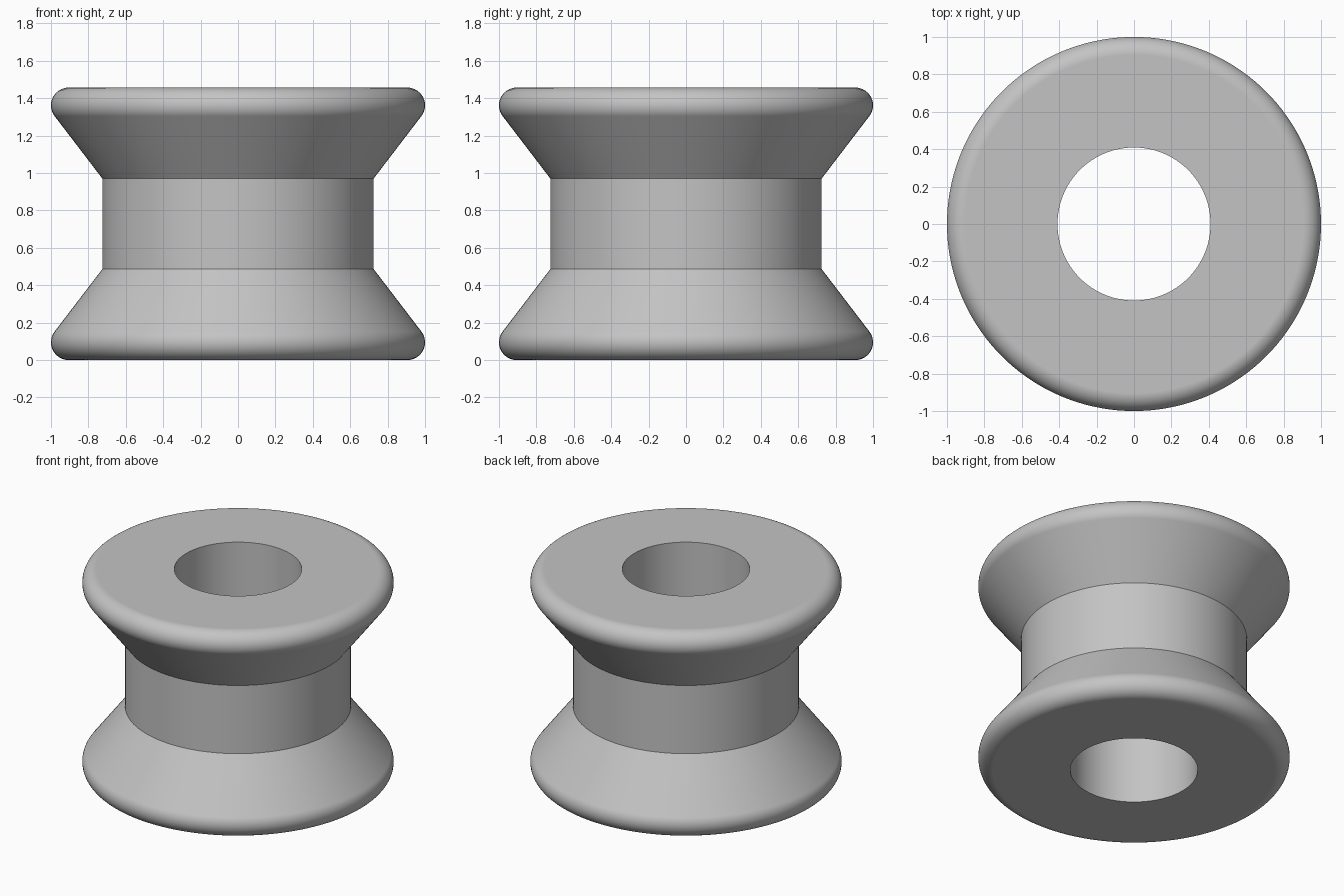
import bpy, bmesh
from math import cos, sin, pi, atan2, acos, hypot, radians

old = bpy.data.objects.get("Cube")
if old:
    bpy.data.objects.remove(old, do_unlink=True)

HEIGHT = 1.457
HOLE_R = 0.409
WAIST_R = 0.725
WAIST_Z = 0.487
RIM = 0.095          # rounding radius of the flange rim
ARC_STEPS = 16
SEGMENTS = 144

# Plain grey material
grey = bpy.data.materials.new("plain grey")
grey.use_nodes = True
colour = (0.55, 0.55, 0.55, 1)
grey.diffuse_color = colour
grey.node_tree.nodes["Principled BSDF"].inputs["Base Color"].default_value = colour

# Lower half profile: bore, flat end, rounded rim tangent to the cone, waist
cx, cz = 1 - RIM, RIM
dx, dz = WAIST_R - cx, WAIST_Z - cz
tangent = atan2(dz, dx) - acos(RIM / hypot(dx, dz))
lower = [(HOLE_R, 0)]
for i in range(ARC_STEPS + 1):
    a = -pi / 2 + (tangent + pi / 2) * i / ARC_STEPS
    lower.append((cx + RIM * cos(a), cz + RIM * sin(a)))
lower.append((WAIST_R, WAIST_Z))
profile = lower + [(r, HEIGHT - z) for r, z in reversed(lower)]

# Revolve the closed profile into the spool
bm = bmesh.new()
verts = [bm.verts.new((r, 0, z)) for r, z in profile]
edges = [bm.edges.new((v, verts[(i + 1) % len(verts)])) for i, v in enumerate(verts)]
bmesh.ops.spin(bm, geom=verts + edges, cent=(0, 0, 0), axis=(0, 0, 1),
               angle=2 * pi, steps=SEGMENTS)
bmesh.ops.remove_doubles(bm, verts=bm.verts[:], dist=1e-4)
bmesh.ops.recalc_face_normals(bm, faces=bm.faces[:])
mesh = bpy.data.meshes.new("spool_roller")
bm.to_mesh(mesh)
bm.free()
mesh.materials.append(grey)
spool = bpy.data.objects.new("spool_roller", mesh)
bpy.context.collection.objects.link(spool)

# Smooth curves, sharp waist and bore edges, clean flat ends
bpy.ops.object.select_all(action="DESELECT")
spool.select_set(True)
bpy.context.view_layer.objects.active = spool
bpy.ops.object.shade_smooth_by_angle(angle=radians(30))
weighted = spool.modifiers.new("weighted normals", "WEIGHTED_NORMAL")
weighted.keep_sharp = True
